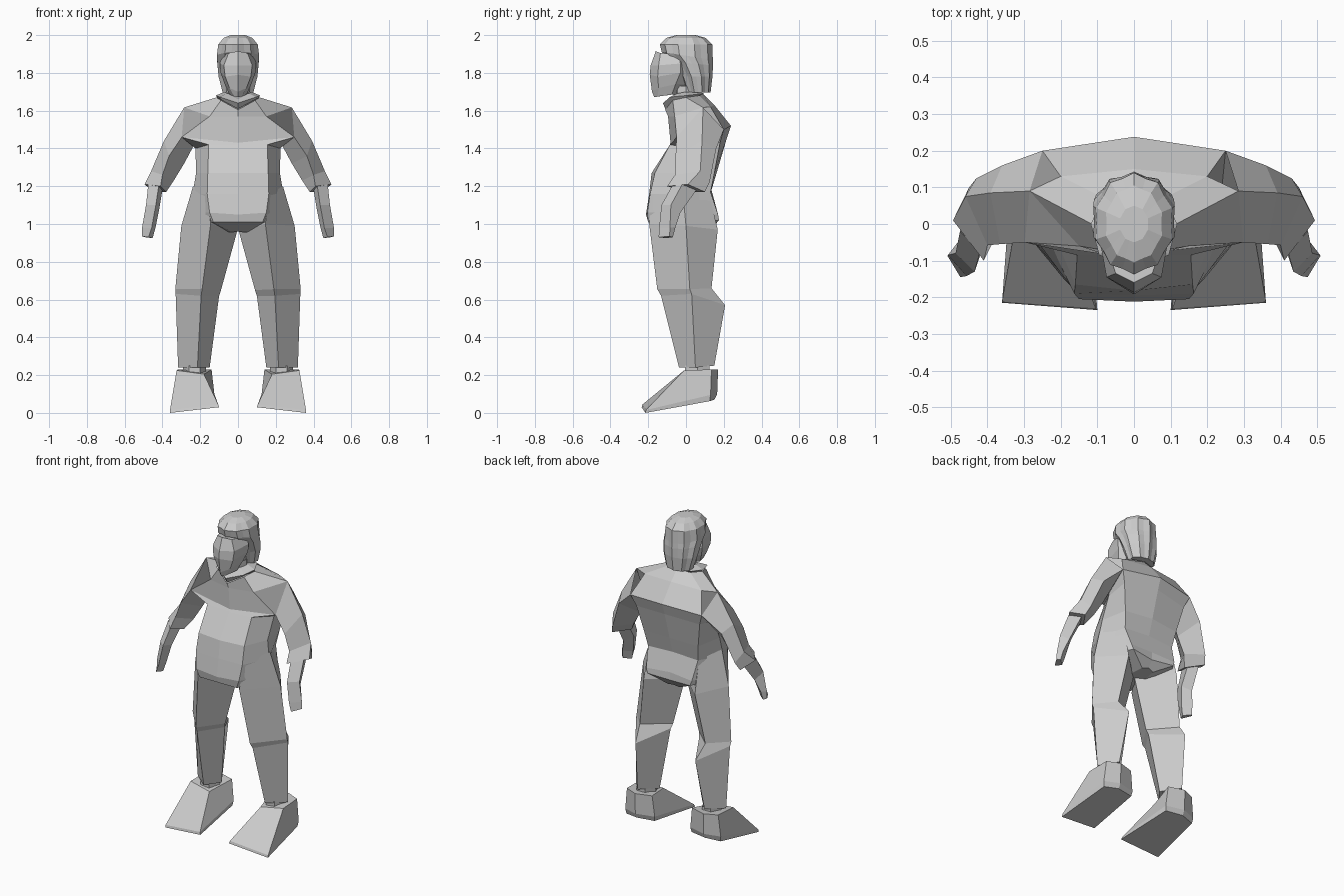
import bpy, bmesh, math

grey = bpy.data.materials.new("plain grey")
grey.diffuse_color = (0.6, 0.6, 0.6, 1)


def loft(name, rings, mirror=False, cap_start=True, cap_end=True):
    """Skin closed rings of points, cap the ends, optionally mirror over x."""
    bm = bmesh.new()
    rows = [[bm.verts.new(p) for p in r] for r in rings]
    n = len(rows[0])
    for a, b in zip(rows, rows[1:]):
        for i in range(n):
            j = (i + 1) % n
            bm.faces.new((a[i], a[j], b[j], b[i]))
    caps = [bm.faces.new(rows[0][::-1]), bm.faces.new(rows[-1])]
    bmesh.ops.recalc_face_normals(bm, faces=bm.faces)
    drop = [f for f, keep in zip(caps, (cap_start, cap_end)) if not keep]
    bmesh.ops.delete(bm, geom=drop, context='FACES_ONLY')
    me = bpy.data.meshes.new(name)
    bm.to_mesh(me)
    bm.free()
    me.materials.append(grey)
    ob = bpy.data.objects.new(name, me)
    bpy.context.collection.objects.link(ob)
    if mirror:
        m = ob.modifiers.new("mirror", 'MIRROR')
        m.use_mirror_merge = False
    return ob


def whole(half):
    """Complete a symmetric ring from centre front round to centre back."""
    return half + [(-x, y, z) for x, y, z in half[-2:0:-1]]


# Shirt: belly, chest crease, chest and shoulder blades, shoulders, neckline
loft("shirt", [whole(h) for h in [
    [(0, -.195, 1.16), (.163, -.19, 1.16), (.24, -.03, 1.16), (.175, .13, 1.17), (0, .135, 1.18)],
    [(0, -.182, 1.27), (.16, -.165, 1.27), (.222, -.02, 1.27), (.19, .15, 1.27), (0, .165, 1.28)],
    [(0, -.085, 1.415), (.155, -.085, 1.42), (.225, .04, 1.40), (.222, .18, 1.43), (0, .215, 1.45)],
    [(0, -.082, 1.43), (.298, -.05, 1.46), (.236, .06, 1.412), (.25, .20, 1.50), (0, .238, 1.52)],
    [(0, -.095, 1.57), (.15, -.06, 1.57), (.285, .09, 1.617), (.20, .13, 1.62), (0, .15, 1.63)],
    [(0, -.11, 1.605), (.09, -.07, 1.655), (.115, .0, 1.67), (.08, .07, 1.68), (0, .09, 1.69)]]],
    cap_start=False, cap_end=False)

# Trouser waist and seat
loft("trouser_waist", [whole(h) for h in [
    [(0, -.10, .96), (.04, -.09, .96), (.06, 0, .95), (.04, .12, .96), (0, .13, .97)],
    [(0, -.20, 1.01), (.13, -.20, 1.01), (.25, -.02, 1.01), (.15, .175, 1.02), (0, .16, 1.01)],
    [(0, -.212, 1.05), (.15, -.205, 1.06), (.25, -.02, 1.06), (.16, .17, 1.05), (0, .16, 1.06)],
    [(0, -.195, 1.16), (.163, -.19, 1.16), (.24, -.03, 1.16), (.175, .13, 1.17), (0, .135, 1.18)]]],
    cap_end=False)

# Trouser legs: front, outer, back, inner edges; the calf swells behind the knee
loft("trouser_leg", [
    [(.165, -.18, 1.16), (.238, -.02, 1.20), (.175, .12, 1.17), (.08, 0, 1.14)],
    [(.145, -.195, 1.0), (.30, .0, .99), (.18, .168, .97), (.005, 0, .96)],
    [(.19, -.152, .655), (.332, .02, .655), (.23, .135, .66), (.09, 0, .65)],
    [(.195, -.132, .62), (.330, .03, .63), (.21, .207, .57), (.10, .01, .62)],
    [(.215, -.037, .24), (.317, .05, .24), (.235, .15, .25), (.15, .05, .24)]],
    mirror=True, cap_start=False)

# Ankles and wedge shaped shoes with a pointed heel
loft("ankle", [[(.23 + .06 * math.cos(a), .06 + .075 * math.sin(a), z)
                for a in (math.tau * k / 6 for k in range(6))] for z in (.21, .25)],
     mirror=True, cap_start=False, cap_end=False)
loft("shoe", [
    [(.10, -.235, .03), (.36, -.215, .0), (.33, .125, .062), (.24, .15, .07), (.13, .13, .07)],
    [(.105, -.23, .045), (.36, -.212, .015), (.335, .13, .095), (.24, .165, .10), (.125, .135, .10)],
    [(.18, -.03, .205), (.325, -.01, .225), (.32, .135, .23), (.24, .17, .23), (.14, .14, .23)]],
    mirror=True)

# Sleeves continue from the shoulder: top, back, inner, front points in each ring
loft("sleeve", [
    [(.285, .09, 1.617), (.25, .20, 1.50), (.236, .06, 1.412), (.298, -.05, 1.46)],
    [(.392, .085, 1.44), (.36, .16, 1.40), (.285, .05, 1.32), (.365, -.055, 1.36)],
    [(.46, .075, 1.28), (.43, .125, 1.22), (.34, .04, 1.23), (.40, -.058, 1.26)],
    [(.494, .01, 1.21), (.45, .10, 1.17), (.38, .0, 1.17), (.41, -.10, 1.20)]],
    mirror=True, cap_start=False)

# Forearms bending forward at the wrist into closed hands
loft("hand", [
    [(.475, -.02, 1.21), (.44, .055, 1.18), (.40, .0, 1.18), (.42, -.075, 1.20)],
    [(.487, -.08, 1.10), (.46, -.03, 1.06), (.415, -.07, 1.09), (.435, -.13, 1.10)],
    [(.508, -.085, .98), (.485, -.055, .985), (.437, -.095, .98), (.457, -.142, .98)],
    [(.509, -.087, .935), (.492, -.07, .93), (.452, -.105, .925), (.474, -.145, .93)]],
    mirror=True, cap_start=False)

# Neck and flared collar
loft("neck", [[(.06 * math.sin(a), .0 - .065 * math.cos(a), z)
               for a in (math.tau * k / 8 for k in range(8))] for z in (1.65, 1.73)],
     cap_start=False, cap_end=False)
loft("collar", [whole(h) for h in [
    [(0, -.11, 1.61), (.085, -.065, 1.655), (.105, .0, 1.665), (.07, .06, 1.675), (0, .08, 1.68)],
    [(0, -.122, 1.64), (.095, -.085, 1.672), (.118, .0, 1.68), (.085, .07, 1.688), (0, .095, 1.69)],
    [(0, -.08, 1.66), (.06, -.05, 1.69), (.07, .0, 1.70), (.05, .05, 1.70), (0, .07, 1.70)]]],
    cap_start=False)

# Face with a centre ridge and pointed chin
loft("face", [whole(h) for h in [
    [(0, -.168, 1.672), (.02, -.15, 1.675), (.045, -.075, 1.685), (0, -.01, 1.69)],
    [(0, -.18, 1.70), (.045, -.145, 1.72), (.07, -.055, 1.74), (0, .04, 1.74)],
    [(0, -.192, 1.79), (.068, -.15, 1.78), (.092, -.03, 1.80), (0, .04, 1.80)],
    [(0, -.187, 1.84), (.075, -.145, 1.84), (.096, -.03, 1.85), (0, .04, 1.85)],
    [(0, -.16, 1.915), (.05, -.135, 1.905), (.08, -.04, 1.90), (0, .04, 1.90)]]])


# Hair: lobed locks, full on the crown and swept behind the face below
def hair_ring(z, rx, y_front, y_back, lobe, droop=0):
    pts = []
    for k in range(20):
        a = math.tau * k / 20
        r = 1 - lobe * (k % 2)
        c = math.cos(a)
        pts.append((rx * r * math.sin(a), (y_front + y_back) / 2 - (y_back - y_front) / 2 * r * c,
                    z + droop * c))
    return pts


loft("hair", [
    hair_ring(1.695, .085, .0, .13, .10),
    hair_ring(1.78, .108, -.03, .14, .09),
    hair_ring(1.85, .115, -.08, .143, .08, .01),
    hair_ring(1.89, .117, -.128, .142, .07, .02),
    hair_ring(1.95, .110, -.138, .140, .07),
    hair_ring(1.985, .08, -.105, .105, .06),
    hair_ring(2.0, .04, -.05, .05, .05)])
